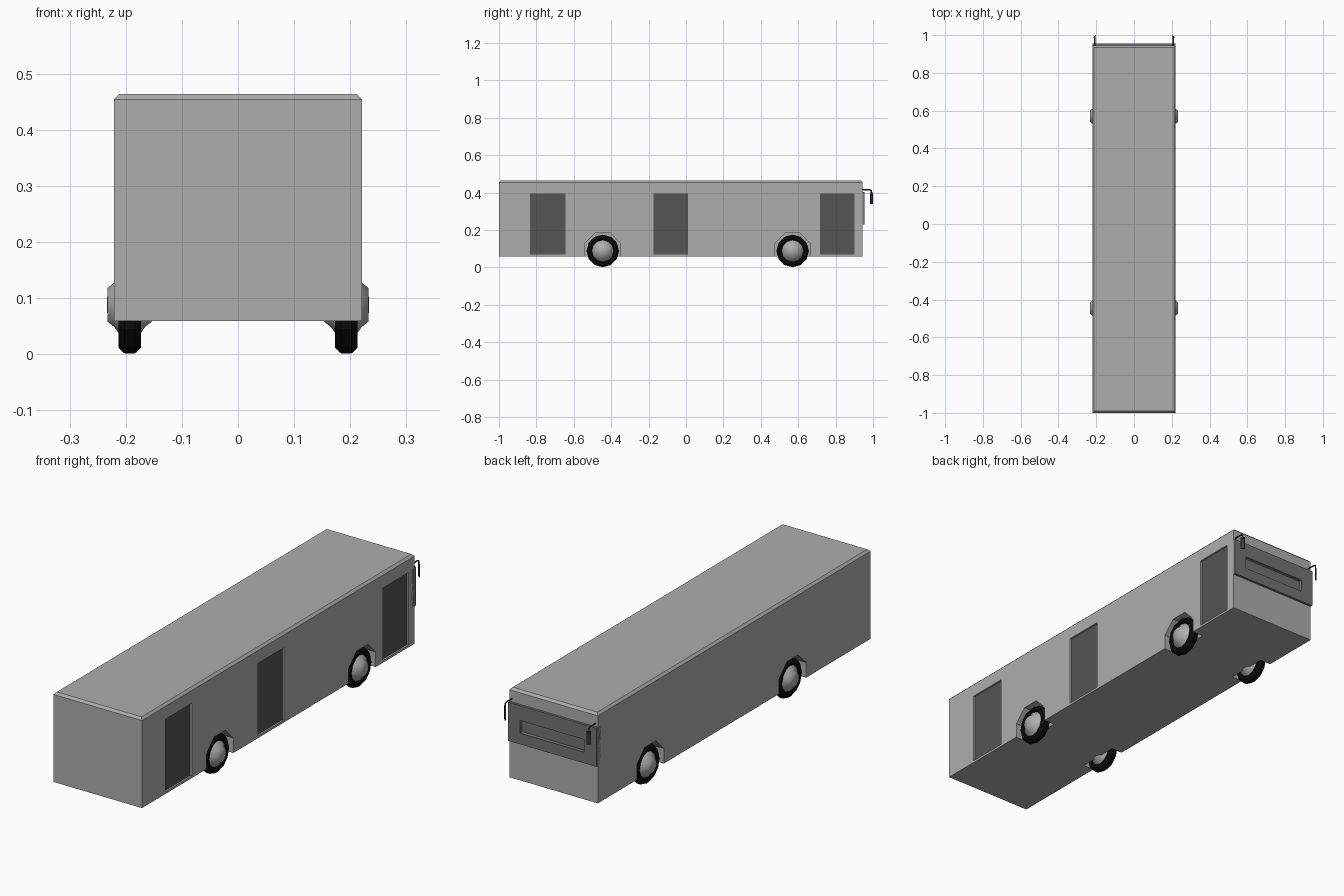
import bpy, bmesh, math
from mathutils import Matrix

if "Cube" in bpy.data.objects:
    bpy.data.objects.remove(bpy.data.objects["Cube"])


def material(name, v):
    m = bpy.data.materials.new(name)
    m.diffuse_color = (v, v, v, 1)
    m.use_nodes = True
    m.node_tree.nodes["Principled BSDF"].inputs["Base Color"].default_value = m.diffuse_color
    return m


PAINT = material("grey_paint", 0.42)
GLASS = material("dark_glass", 0.09)
SCREEN = material("screen_glass", 0.17)
RUBBER = material("rubber", 0.004)
TRIM = material("black_trim", 0.04)


def finish(name, bm, mat=None):
    bmesh.ops.recalc_face_normals(bm, faces=bm.faces)
    me = bpy.data.meshes.new(name)
    bm.to_mesh(me)
    bm.free()
    ob = bpy.data.objects.new(name, me)
    bpy.context.collection.objects.link(ob)
    if mat:
        me.materials.append(mat)
    return ob


def box(name, lo, hi, mat=None, top_bevel=0):
    bm = bmesh.new()
    bmesh.ops.create_cube(bm, size=1)
    for v in bm.verts:
        v.co = [(a + b) / 2 + c * (b - a) for a, b, c in zip(lo, hi, v.co)]
    if top_bevel:
        edges = [e for e in bm.edges if all(v.co.z > hi[2] - 1e-4 for v in e.verts)]
        bmesh.ops.bevel(bm, geom=edges, offset=top_bevel, segments=1, affect='EDGES')
    return finish(name, bm, mat)


def lathe_x(name, profile, sides, centre, mat=None, closed=False):
    """Spin (x, radius) points around the x axis."""
    bm = bmesh.new()
    vs = [bm.verts.new((x, 0, r)) for x, r in profile]
    n = len(vs)
    es = [bm.edges.new((vs[i], vs[(i + 1) % n])) for i in range(n if closed else n - 1)]
    bmesh.ops.spin(bm, geom=vs + es, cent=(0, 0, 0), axis=(1, 0, 0),
                   angle=2 * math.pi, steps=sides)
    bmesh.ops.remove_doubles(bm, verts=bm.verts, dist=1e-5)
    bmesh.ops.translate(bm, verts=bm.verts, vec=centre)
    return finish(name, bm, mat)


def cut(target, cutter):
    mod = target.modifiers.new("cut", 'BOOLEAN')
    mod.operation, mod.solver, mod.object = 'DIFFERENCE', 'EXACT', cutter
    bpy.context.view_layer.objects.active = target
    bpy.ops.object.modifier_apply(modifier=mod.name)
    bpy.data.objects.remove(cutter)


# Body shell with chamfered roof
W, WHEEL_Z = 0.221, 0.088
body = box("body", (-W, -1, 0.059), (W, 0.944, 0.464), PAINT, top_bevel=0.01)

# Wheel wells, tyres and flat-domed hubs
tyre_profile = [(-0.014, 0.058), (-0.02, 0.065), (-0.02, 0.077), (-0.009, 0.087),
                (0.009, 0.087), (0.02, 0.077), (0.02, 0.065), (0.014, 0.058)]
hub_half = [(0.0405, 0), (0.0395, 0.03), (0.027, 0.04), (0.016, 0.056), (0.008, 0.06)]
hub_profile = [(-x, r) for x, r in hub_half] + hub_half[::-1]
for end, y in (("rear", -0.445), ("front", 0.57)):
    for side, s in (("left", -1), ("right", 1)):
        bm = bmesh.new()
        bmesh.ops.create_cone(bm, cap_ends=True, segments=8, radius1=0.104, radius2=0.104,
                              depth=0.12, matrix=Matrix.Rotation(math.pi / 2, 4, 'Y')
                              @ Matrix.Rotation(math.pi / 8, 4, 'Z'))
        bmesh.ops.translate(bm, verts=bm.verts, vec=(s * 0.227, y, 0.087))
        cut(body, finish("well_cutter", bm))
        c = (s * 0.193, y, WHEEL_Z)
        lathe_x(f"{end}_{side}_tyre", tyre_profile, 12, c, RUBBER, closed=True)
        hub = lathe_x(f"{end}_{side}_hub", hub_profile, 12, c, PAINT)
        for p in hub.data.polygons:
            p.use_smooth = True

# Recessed doors on the right side
for name, y0, y1 in (("rear", -0.833, -0.645), ("middle", -0.173, 0.012), ("front", 0.717, 0.9)):
    cut(body, box("door_cutter", (W - 0.012, y0, 0.069), (W + 0.05, y1, 0.396)))
    box(f"{name}_door", (W - 0.016, y0, 0.069), (W - 0.008, y1, 0.396), GLASS)

# Windscreen panel with a recessed strip
screen = box("windscreen", (-W, 0.92, 0.228), (W, 0.955, 0.402), SCREEN)
for target, depth in ((body, 0.936), (screen, 0.939)):
    cut(target, box("strip_cutter", (-0.16, depth, 0.278), (0.16, 1, 0.335)))

# Hanging mirrors on bent arms, blades turned diagonally outward
for side, s in (("left", -1), ("right", 1)):
    cu = bpy.data.curves.new(f"{side}_mirror_arm", 'CURVE')
    cu.dimensions = '3D'
    cu.bevel_depth, cu.bevel_resolution, cu.use_fill_caps = 0.004, 0, True
    sp = cu.splines.new('POLY')
    path = [(0.935, 0.416), (0.98, 0.416), (0.99, 0.411), (0.993, 0.39)]
    sp.points.add(len(path) - 1)
    for p, (y, z) in zip(sp.points, path):
        p.co = (s * 0.209, y, z, 1)
    cu.materials.append(TRIM)
    bpy.context.collection.objects.link(bpy.data.objects.new(f"{side}_mirror_arm", cu))
    blade = box(f"{side}_mirror", (-0.009, -0.002, -0.03), (0.009, 0.002, 0.03), TRIM)
    blade.location = (s * 0.209, 0.9922, 0.37)
    blade.rotation_euler.z = -s * math.pi / 4
